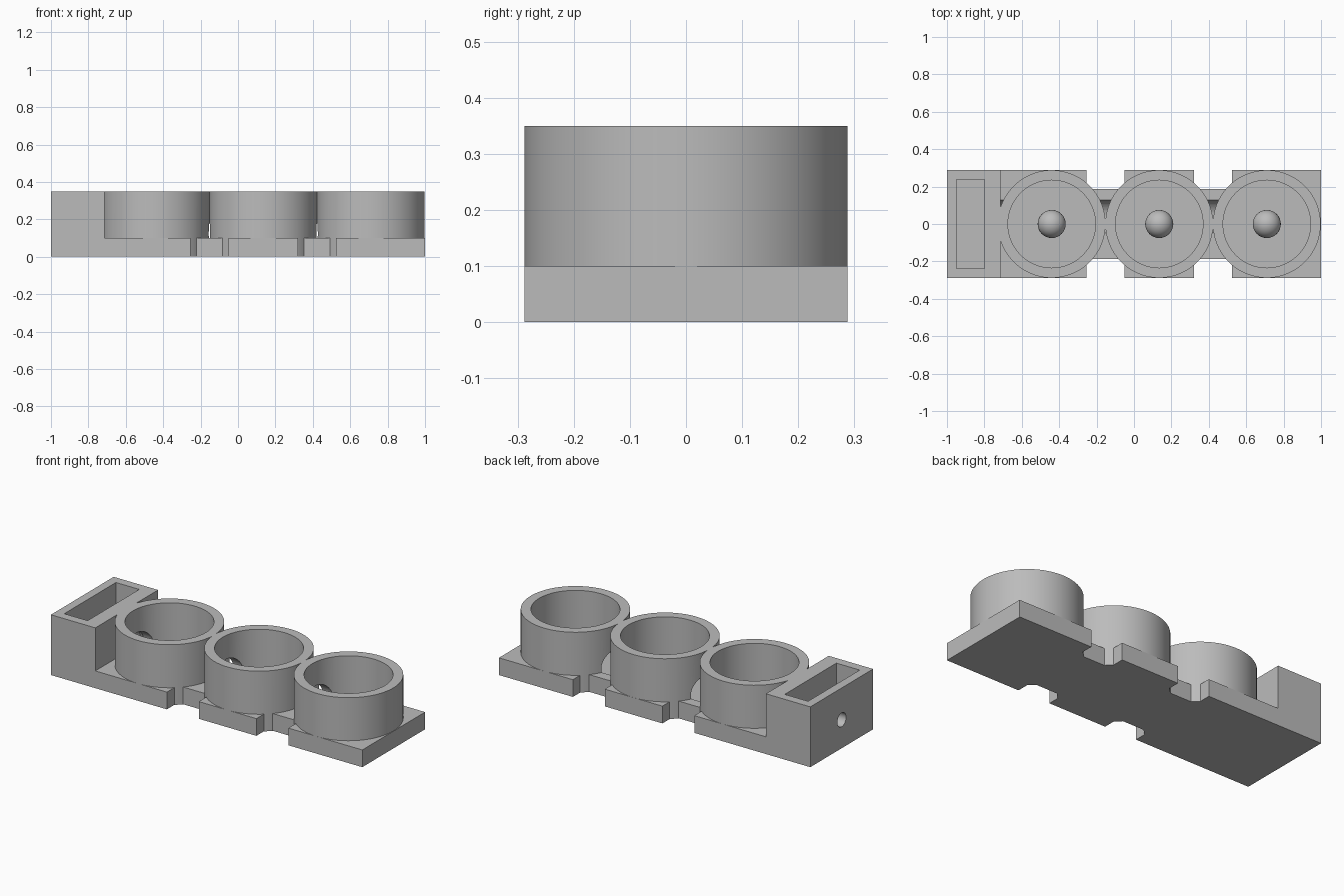
import bpy, math

cube = bpy.data.objects.get("Cube")
if cube:
    bpy.data.objects.remove(cube, do_unlink=True)

grey = bpy.data.materials.new("plain grey")
grey.use_nodes = True
grey.diffuse_color = (0.5, 0.5, 0.5, 1)
grey.node_tree.nodes["Principled BSDF"].inputs["Base Color"].default_value = (0.5, 0.5, 0.5, 1)

HALF = 0.288                      # half depth and cup radius
CUPS = (-0.44, 0.135, 0.71)       # cup centres along x
BASE, TOP, FLOOR = 0.1, 0.35, 0.03


def finish(ob, name):
    ob.name = name
    ob.data.materials.clear()
    ob.data.materials.append(grey)
    return ob


def box(name, x0, x1, half_y, z0, z1):
    bpy.ops.mesh.primitive_cube_add(size=1, location=((x0 + x1) / 2, 0, (z0 + z1) / 2))
    ob = bpy.context.object
    ob.scale = (x1 - x0, 2 * half_y, z1 - z0)
    bpy.ops.object.transform_apply(location=True, rotation=True, scale=True)
    return finish(ob, name)


def rod(name, radius, length, centre, along_x=False, sides=96):
    turn = (0, math.pi / 2, 0) if along_x else (0, 0, 0)
    bpy.ops.mesh.primitive_cylinder_add(vertices=sides, radius=radius, depth=length,
                                        location=centre, rotation=turn)
    bpy.ops.object.transform_apply(location=True, rotation=True, scale=True)
    return finish(bpy.context.object, name)


def combine(body, tool, operation):
    mod = body.modifiers.new("combine", 'BOOLEAN')
    mod.operation = operation
    mod.solver = 'EXACT'
    mod.object = tool
    bpy.context.view_layer.objects.active = body
    bpy.ops.object.modifier_apply(modifier=mod.name)
    bpy.data.objects.remove(tool, do_unlink=True)


# Narrow spine, joined by wide base plates
body = box("cup_tray", -0.9, 0.9, 0.187, 0, BASE)
for x0, x1 in ((-1, -0.255), (-0.05, 0.32), (0.525, 1)):
    combine(body, box("base_plate", x0, x1, HALF, 0, BASE), 'UNION')

# End box and round cups
combine(body, box("end_box", -1, -0.715, HALF, 0, TOP), 'UNION')
for x in CUPS:
    combine(body, rod("cup", HALF, TOP, (x, 0, TOP / 2)), 'UNION')

# Hollows of the box and cups
combine(body, box("box_hollow", -0.95, -0.8, 0.237, FLOOR, 0.5), 'DIFFERENCE')
for x in CUPS:
    combine(body, rod("cup_hollow", 0.234, 0.5, (x, 0, FLOOR + 0.25)), 'DIFFERENCE')

# Lengthwise tunnel from the box to the last cup, and the small end hole
combine(body, rod("tunnel", 0.09, 1.5, (-0.1, 0.04, 0.122), True, 48), 'DIFFERENCE')
combine(body, rod("end_hole", 0.04, 0.2, (-0.98, 0, 0.165), True, 32), 'DIFFERENCE')

bpy.ops.object.select_all(action='DESELECT')
body.select_set(True)
bpy.context.view_layer.objects.active = body
bpy.ops.object.shade_smooth_by_angle(angle=math.radians(30))

# Round bulb in the middle of each cup
for i, x in enumerate(CUPS):
    bpy.ops.mesh.primitive_uv_sphere_add(segments=32, ring_count=16, radius=0.075,
                                         location=(x, 0, FLOOR + 0.07))
    finish(bpy.context.object, f"bulb_{i + 1}")
    bpy.ops.object.shade_smooth()
